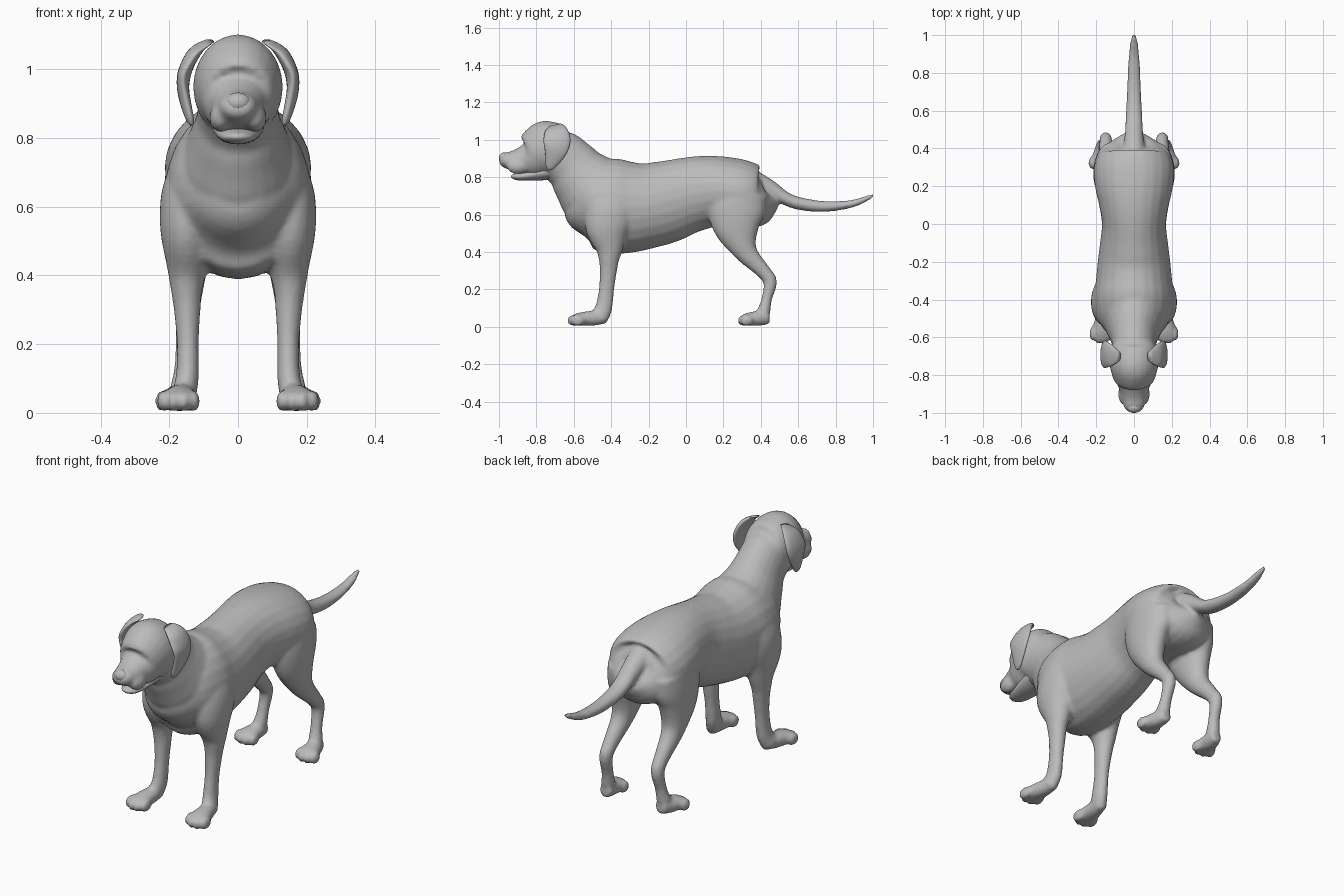
import bpy, bmesh, math
from mathutils import Vector, Matrix

grey = bpy.data.materials.new("plain grey")
grey.diffuse_color = (0.5, 0.5, 0.5, 1)
SIDES, STEPS = 24, 4


def spline(rows):
    """Catmull-Rom interpolation of the section rows."""
    out, n = [], len(rows)
    for i in range(n - 1):
        p = [rows[max(0, min(n - 1, i + k))] for k in (-1, 0, 1, 2)]
        for s in range(STEPS):
            t = s / STEPS
            out.append([0.5 * (2*b + (c - a)*t + (2*a - 5*b + 4*c - d)*t*t
                               + (3*b - a - 3*c + d)*t**3) for a, b, c, d in zip(*p)])
    return out + [list(rows[-1])]


def loft(bm, rows, side=1):
    """Elliptical rings (x, y, z, half width, half depth) along a path in the yz plane."""
    pts, rings = spline(rows), []
    for i, (x, y, z, rx, rd) in enumerate(pts):
        a, b = pts[max(i - 1, 0)], pts[min(i + 1, len(pts) - 1)]
        t = Vector((b[1] - a[1], b[2] - a[2])).normalized()
        ring = []
        for k in range(SIDES):
            ang = 2 * math.pi * k / SIDES
            d = max(rd, 0.003) * math.sin(ang)
            ring.append(bm.verts.new((side * x + max(rx, 0.003) * math.cos(ang),
                                      y - t.y * d, z + t.x * d)))
        rings.append(ring)
    for r, q in zip(rings, rings[1:]):
        for k in range(SIDES):
            j = (k + 1) % SIDES
            bm.faces.new((r[k], r[j], q[j], q[k]))
    bm.faces.new(rings[0])
    bm.faces.new(rings[-1])


def ball(bm, centre, radii):
    bmesh.ops.create_uvsphere(bm, u_segments=16, v_segments=10, radius=1,
                              matrix=Matrix.Translation(centre) @ Matrix.Diagonal((*radii, 1)))


def finish(bm, name):
    bmesh.ops.recalc_face_normals(bm, faces=bm.faces)
    for f in bm.faces:
        f.smooth = True
    me = bpy.data.meshes.new(name)
    bm.to_mesh(me)
    bm.free()
    me.materials.append(grey)
    ob = bpy.data.objects.new(name, me)
    bpy.context.collection.objects.link(ob)
    return ob


def paw(bm, side, toe, k, dx=0.0):
    """Foot with four toes; toe is the y of its tip, k its length scale."""
    rows = [(.155, .20, .05, .03, .035), (.165, .13, .045, .043, .04),
            (.172, .06, .04, .053, .034), (.173, .025, .032, .045, .024)]
    loft(bm, [(x + dx, toe + y * k, z, a, b) for x, y, z, a, b in rows], side)
    for off, back in ((-.045, .055), (-.016, .038), (.016, .038), (.045, .055)):
        ball(bm, (side * (.173 + dx + off), toe + back * k, .034), (.018, .04 * k, .031))


body = bmesh.new()
# torso from rump to breast
loft(body, [(0, *r) for r in (
    (.445, .71, .05, .06), (.43, .70, .12, .11), (.38, .69, .18, .16), (.3, .71, .212, .18),
    (.2, .725, .207, .185), (.1, .72, .185, .195), (0, .70, .17, .205), (-.1, .67, .18, .22),
    (-.2, .648, .192, .228), (-.3, .64, .202, .245), (-.4, .645, .212, .255),
    (-.5, .655, .195, .225), (-.58, .65, .14, .14), (-.63, .66, .08, .07))])
# neck
loft(body, [(0, *r) for r in (
    (-.36, .64, .17, .22), (-.48, .72, .172, .21), (-.56, .80, .14, .17),
    (-.61, .86, .12, .147), (-.68, .92, .115, .14), (-.72, .95, .1, .11))])
# skull and muzzle
loft(body, [(0, *r) for r in (
    (-.57, .98, .05, .04), (-.62, .96, .1, .1), (-.68, .955, .125, .138),
    (-.74, .945, .13, .158), (-.79, .925, .118, .142), (-.83, .90, .1, .108),
    (-.87, .893, .08, .077), (-.92, .888, .066, .056), (-.96, .89, .056, .044),
    (-.985, .893, .044, .032), (-.995, .895, .025, .018))])
# tail
loft(body, [(0, *r) for r in (
    (.34, .79, .065, .06), (.44, .742, .052, .048), (.53, .687, .046, .036),
    (.61, .658, .042, .034), (.74, .643, .036, .029), (.88, .656, .03, .021),
    (.97, .688, .02, .014), (1.005, .706, .008, .007))])
for s in (1, -1):
    # lips and brows
    ball(body, (s * .05, -.9, .858), (.034, .06, .042))
    ball(body, (s * .062, -.80, .995), (.04, .035, .028))
    # front leg with shoulder
    loft(body, [(.12, -.38, .74, .07, .11), (.143, -.40, .64, .08, .13),
                (.15, -.42, .53, .076, .12), (.148, -.41, .42, .058, .075),
                (.15, -.412, .36, .046, .055), (.148, -.415, .3, .039, .046),
                (.146, -.425, .2, .032, .041), (.148, -.44, .1, .034, .046),
                (.16, -.465, .05, .038, .05)], s)
    paw(body, s, -.635, 1)
    # hind leg with thigh and hock
    loft(body, [(.12, .285, .72, .09, .15), (.13, .27, .62, .086, .155),
                (.14, .275, .52, .072, .122), (.145, .32, .4, .052, .063),
                (.148, .41, .3, .037, .040), (.15, .45, .24, .032, .037),
                (.155, .432, .15, .029, .028), (.162, .415, .08, .034, .036),
                (.17, .40, .045, .036, .04)], s)
    paw(body, s, .277, .85, .005)
ob = finish(body, "dog_body")
# fuse the overlapping parts into one skin
rm = ob.modifiers.new("fuse", 'REMESH')
rm.mode = 'VOXEL'
rm.voxel_size = 0.01
rm.use_smooth_shade = True
sm = ob.modifiers.new("soften", 'SMOOTH')
sm.factor = 0.5
sm.iterations = 6

# lower jaw
bm = bmesh.new()
loft(bm, [(0, -.70, .84, .08, .05), (0, -.78, .822, .07, .04), (0, -.85, .808, .058, .027),
          (0, -.90, .803, .045, .02), (0, -.925, .803, .028, .012), (0, -.935, .803, .01, .005)])
finish(bm, "lower_jaw")

# nose pad
bm = bmesh.new()
ball(bm, (0, -.972, .903), (.037, .029, .029))
finish(bm, "nose")

for s, label in ((1, "left"), (-1, "right")):
    # hanging ear flap
    bm = bmesh.new()
    loft(bm, [(.085, -.70, 1.08, .015, .03), (.122, -.695, 1.055, .022, .058),
              (.152, -.69, 1.0, .021, .072), (.16, -.695, .95, .018, .064),
              (.152, -.71, .9, .016, .045), (.14, -.728, .855, .012, .024),
              (.135, -.735, .838, .005, .007)], s)
    finish(bm, label + "_ear")
    # eye
    bm = bmesh.new()
    ball(bm, (s * .062, -.826, .965), (.016, .014, .011))
    finish(bm, label + "_eye")
